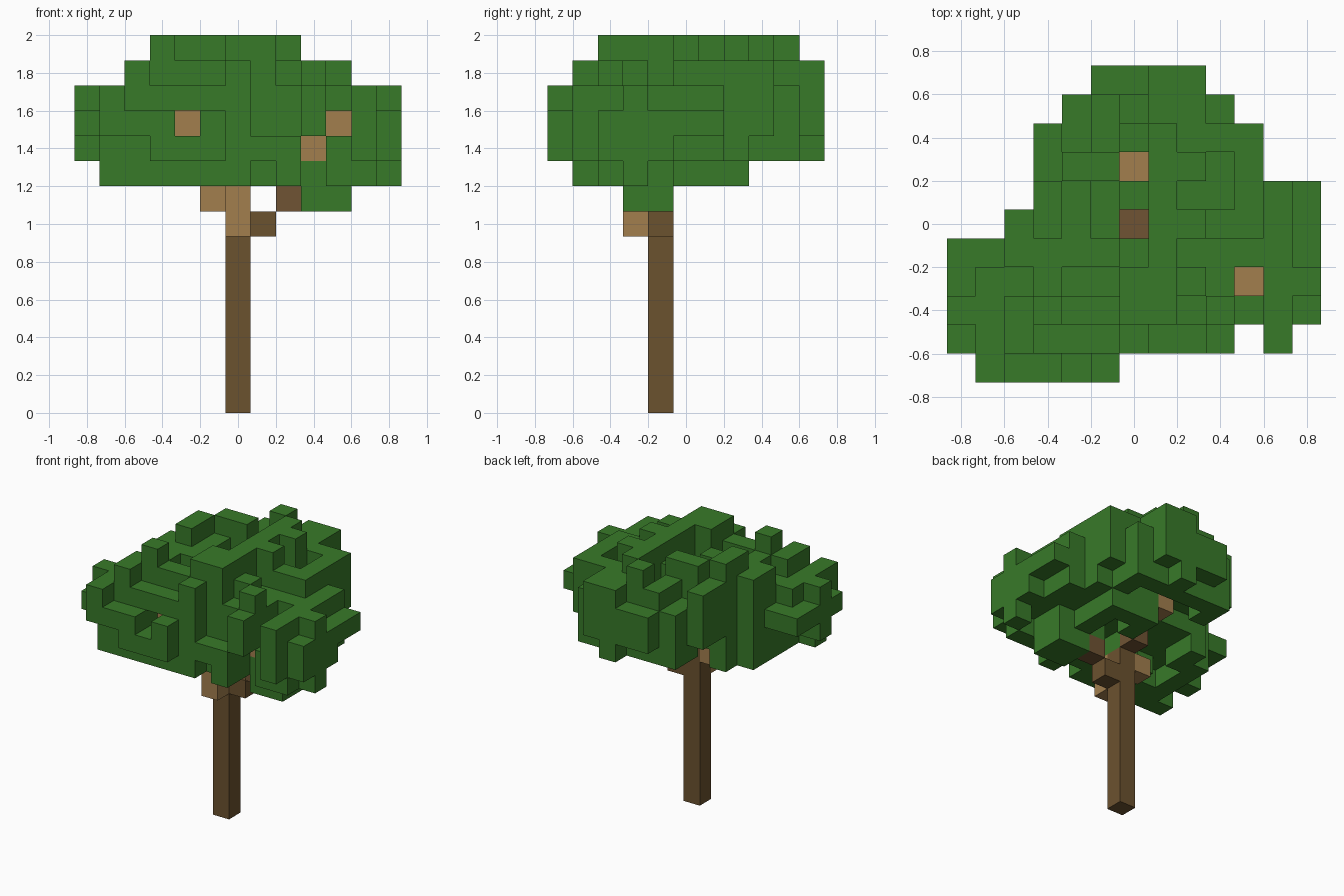
import bpy, bmesh, math, random
from mathutils import Vector

cube = bpy.data.objects.get("Cube")
if cube:
    bpy.data.objects.remove(cube)

V = 2 / 15  # edge of one block
random.seed(4)


def material(name, rgb):
    m = bpy.data.materials.new(name)
    m.use_nodes = True
    m.diffuse_color = (*rgb, 1)
    bsdf = m.node_tree.nodes["Principled BSDF"]
    bsdf.inputs["Base Color"].default_value = (*rgb, 1)
    bsdf.inputs["Roughness"].default_value = 0.9
    return m


green = material("leaf green", (.039, .193, .022))
bark = material("dark bark", (.148, .084, .028))
tan = material("light wood", (.36, .209, .076))
russet = material("reddish wood", (.16, .088, .034))


def blocks(name, cells, mat):
    """Skin a set of grid cells with faces only where a neighbour is missing."""
    cells = set(cells)
    bm = bmesh.new()
    for c in cells:
        for axis in range(3):
            for side in (-1, 1):
                n = list(c)
                n[axis] += side
                if tuple(n) in cells:
                    continue
                normal = Vector([side if a == axis else 0 for a in range(3)])
                u = Vector([1 if a == (axis + 1) % 3 else 0 for a in range(3)])
                w = normal.cross(u)
                mid = Vector((c[0], c[1], c[2] + .5)) + normal / 2
                bm.faces.new([bm.verts.new((mid + (a * u + b * w) / 2) * V)
                              for a, b in ((-1, -1), (1, -1), (1, 1), (-1, 1))])
    bmesh.ops.remove_doubles(bm, verts=bm.verts, dist=V / 100)
    bmesh.ops.dissolve_limit(bm, angle_limit=math.radians(1),
                             verts=bm.verts, edges=bm.edges)
    mesh = bpy.data.meshes.new(name)
    bm.to_mesh(mesh)
    bm.free()
    mesh.materials.append(mat)
    obj = bpy.data.objects.new(name, mesh)
    bpy.context.collection.objects.link(obj)


# Trunk and the branches that fork from it
trunk = [(0, -1, k) for k in range(9)] + [(1, -1, 7)]
pale = [(0, -2, 7), (0, -2, 8), (-1, -1, 8), (0, 2, 10), (0, 2, 11),
        (3, -2, 10), (4, -2, 11), (-2, -3, 11)]
reddish = [(2, -1, 8)] + [(0, 0, k) for k in range(9, 12)]

# Crown outline: first and last block of each row, front to back
rows = [(-5, -1), (-6, 3), (-6, 6), (-6, 6), (-6, 6), (-4, 6),
        (-3, 6), (-3, 4), (-3, 4), (-2, 3), (-1, 2)]
outline = {(i, j) for j, (a, b) in enumerate(rows, -5) for i in range(a, b + 1)}
outline.add((5, -4))

# Raised and sunken tufts: columns, rows, top level
tufts = [((0, 1), (-3, -2), 15), ((1, 1), (-1, 3), 15), ((-3, -3), (-3, -3), 15),
         ((-3, -3), (0, 1), 15), ((-2, -1), (2, 2), 15), ((0, 0), (4, 4), 15),
         ((2, 2), (0, 0), 15), ((2, 2), (2, 2), 15), ((0, 0), (-4, -4), 14),
         ((-4, -4), (-4, -3), 14), ((-6, -6), (-3, -3), 13), ((6, 6), (-2, -2), 13),
         ((-5, -5), (-5, -5), 13), ((-4, -4), (-1, 0), 14), ((3, 4), (0, 0), 14),
         ((4, 4), (1, 3), 14), ((1, 2), (5, 5), 14), ((3, 3), (-4, -4), 13),
         ((5, 5), (-4, -3), 13), ((4, 4), (-3, -3), 11), ((-2, -2), (-5, -5), 11),
         ((-3, -2), (-4, -4), 13), ((1, 2), (-4, -4), 11), ((2, 2), (-3, -3), 13),
         ((3, 4), (-1, -1), 13), ((3, 3), (1, 2), 13)]

# Underside of the crown, open behind the fork: columns, rows, bottom level
hollows = [((1, 1), (1, 2), 9), ((-2, 1), (0, 1), 10), ((-2, -2), (3, 4), 10),
           ((-3, 1), (2, 3), 11), ((1, 1), (5, 5), 10), ((-1, 2), (5, 5), 11),
           ((-1, 2), (4, 4), 10), ((6, 6), (0, 1), 11), ((5, 5), (0, 1), 10),
           ((-6, -6), (-4, -4), 11), ((-6, -5), (-2, -1), 11),
           ((-6, -6), (-3, -3), 10), ((5, 5), (-4, -4), 10),
           ((-5, 0), (-4, -4), 9), ((3, 3), (-4, -4), 11), ((3, 3), (-3, -3), 11),
           ((-4, -4), (-1, -1), 9), ((6, 6), (-2, -2), 9), ((6, 6), (-3, -1), 10)]


def lookup(areas, i, j):
    for (a, b), (c, d), level in areas:
        if a <= i <= b and c <= j <= d:
            return level


def top_level(i, j):
    level = 14 - max(0, abs(i) - 4)
    level = min(level, 17 + j) if j < -3 else level
    dip = 1 if level > 12 and random.random() < .3 else 0
    return lookup(tufts, i, j) or level - dip


def bottom_level(i, j):
    reach = math.hypot((i - .5) / 6, (j + 1) / 3.4)
    rise = 1 if random.random() < .28 else 0
    return lookup(hollows, i, j) or (9 if reach < 1 else 10) + rise


# Crown of leaves, with openings where the inner branches show
leaves = {(i, j, k) for i, j in sorted(outline)
          for k in range(bottom_level(i, j), top_level(i, j))}
leaves |= {(i, j, k) for i in (3, 4) for j in (-2, -1) for k in (8, 9)}
leaves -= set(trunk + pale + reddish)
leaves -= {(i, j, k) for i, j in ((0, 0), (0, 2), (4, -2)) for k in range(12, 15)}
leaves -= {(-2, -5, 11), (-2, -4, 11)}

blocks("trunk", trunk, bark)
blocks("pale_branches", pale, tan)
blocks("reddish_branches", reddish, russet)
blocks("leaf_crown", leaves, green)
